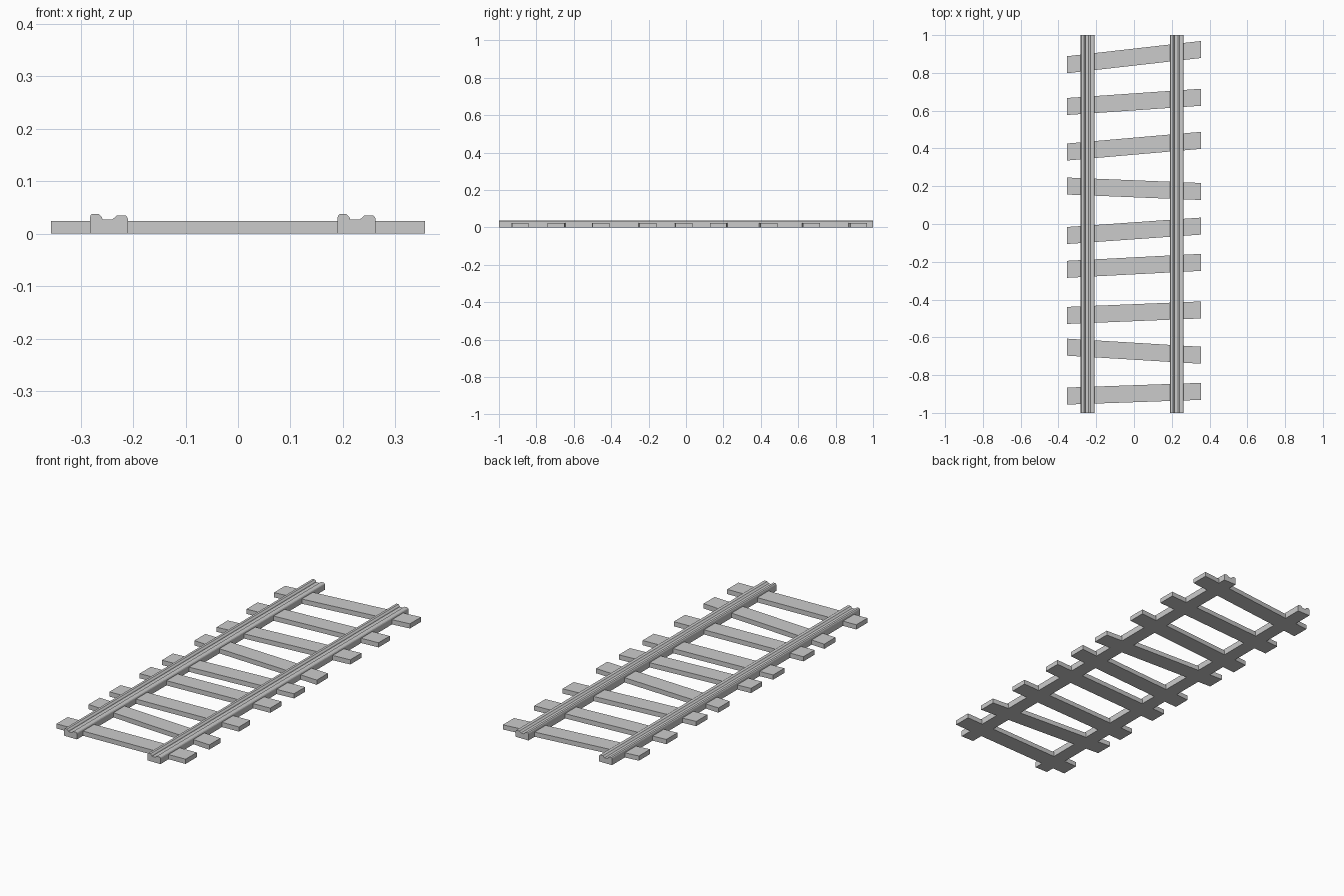
import bpy

if "Cube" in bpy.data.objects:
    bpy.data.objects.remove(bpy.data.objects["Cube"])

HALF_X = 0.356      # sleeper half length
WIDTH = 0.09        # sleeper width along the track
HEIGHT = 0.024      # sleeper thickness


def prism(name, outline, offset):
    """Extrude a closed 3D outline along an offset vector."""
    n = len(outline)
    verts = list(outline) + [tuple(a + b for a, b in zip(p, offset)) for p in outline]
    faces = [tuple(range(n)), tuple(reversed(range(n, 2 * n)))]
    faces += [(i, i + n, (i + 1) % n + n, (i + 1) % n) for i in range(n)]
    mesh = bpy.data.meshes.new(name)
    mesh.from_pydata(verts, [], faces)
    # make the normals point outwards
    import bmesh
    bm = bmesh.new()
    bm.from_mesh(mesh)
    bmesh.ops.recalc_face_normals(bm, faces=bm.faces)
    bm.to_mesh(mesh)
    bm.free()
    obj = bpy.data.objects.new(name, mesh)
    bpy.context.collection.objects.link(obj)
    return obj


# Grooved rails: tall running head, flangeway, lower guard lip
rail_profile = [
    (0.0, 0.0), (0.0, 0.031), (0.001, 0.035), (0.004, 0.038), (0.016, 0.038),
    (0.019, 0.035), (0.0225, 0.0315), (0.024, 0.027), (0.042, 0.027),
    (0.047, 0.031), (0.051, 0.035), (0.067, 0.035), (0.070, 0.033),
    (0.072, 0.029), (0.072, 0.0),
]
for side, x0 in (("left", -0.282), ("right", 0.190)):
    prism(f"rail_{side}", [(x0 + x, -1, z) for x, z in rail_profile], (0, 2, 0))

# Uneven sleepers: centre y at the left end and at the right end
sleepers = [
    (0.843, 0.924), (0.622, 0.671), (0.381, 0.443), (0.201, 0.172), (-0.061, -0.011),
    (-0.240, -0.203), (-0.484, -0.455), (-0.652, -0.695), (-0.911, -0.886),
]
h = WIDTH / 2
for i, (yl, yr) in enumerate(sleepers, 1):
    prism(f"sleeper_{i}",
          [(-HALF_X, yl - h, 0), (HALF_X, yr - h, 0), (HALF_X, yr + h, 0), (-HALF_X, yl + h, 0)],
          (0, 0, HEIGHT))
